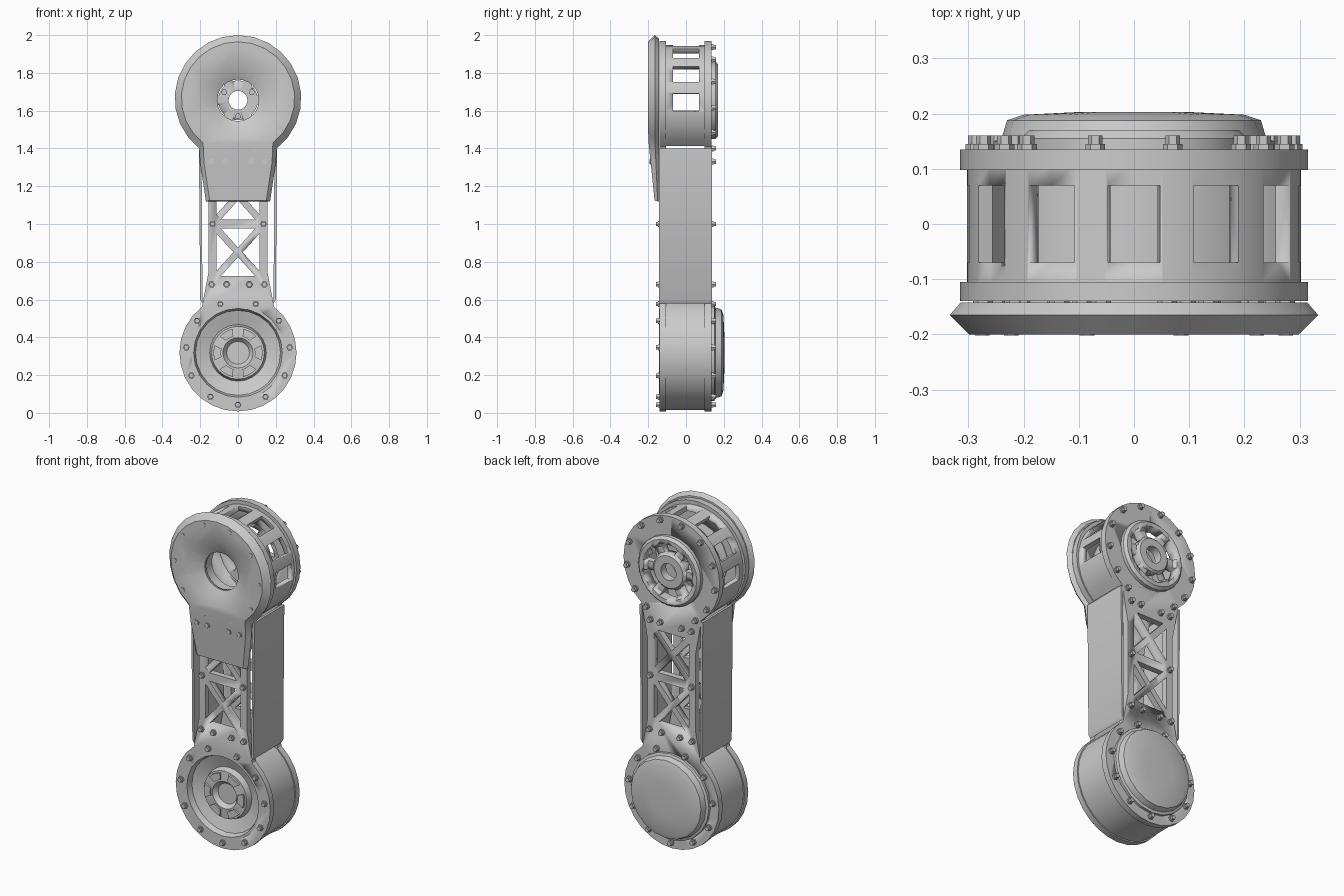
import bpy, bmesh
from math import sin, cos, radians, pi

if "Cube" in bpy.data.objects:
    bpy.data.objects.remove(bpy.data.objects["Cube"])

LOW, UP = 0.318, 1.655      # heights of the two joint axes


def finish(name, bm, angle=32):
    bmesh.ops.recalc_face_normals(bm, faces=bm.faces)
    me = bpy.data.meshes.new(name)
    bm.to_mesh(me)
    bm.free()
    ob = bpy.data.objects.new(name, me)
    bpy.context.collection.objects.link(ob)
    bpy.ops.object.select_all(action='DESELECT')
    ob.select_set(True)
    bpy.context.view_layer.objects.active = ob
    bpy.ops.object.shade_smooth_by_angle(angle=radians(angle))
    return ob


def add_prism(bm, pts, y0, y1):
    a = [bm.verts.new((x, y0, z)) for x, z in pts]
    b = [bm.verts.new((x, y1, z)) for x, z in pts]
    bm.faces.new(a)
    bm.faces.new(b[::-1])
    n = len(pts)
    for i in range(n):
        bm.faces.new((a[i], a[(i + 1) % n], b[(i + 1) % n], b[i]))


def add_lathe(bm, prof, zc, n=24, closed=False):
    # spin an (r, y) profile about a y axis; r = 0 ends are capped
    rings = []
    for r, y in prof:
        if r == 0:
            rings.append([bm.verts.new((0, y, zc))] * n)
        else:
            rings.append([bm.verts.new((r * cos(2 * pi * i / n), y, zc + r * sin(2 * pi * i / n)))
                          for i in range(n)])
    pairs = list(zip(rings, rings[1:])) + ([(rings[-1], rings[0])] if closed else [])
    for p, q in pairs:
        for i in range(n):
            j = (i + 1) % n
            f = list(dict.fromkeys((p[i], p[j], q[j], q[i])))
            bm.faces.new(f)


def lathe(name, prof, zc, n=24, closed=False):
    bm = bmesh.new()
    add_lathe(bm, prof, zc, n, closed)
    return finish(name, bm)


def arc(r, zc, a0, a1, n):
    return [(r * cos(radians(a0 + (a1 - a0) * i / n)), zc + r * sin(radians(a0 + (a1 - a0) * i / n)))
            for i in range(n + 1)]


def cut(ob, bm):
    # subtract a temporary cutter and keep the result
    c = finish("cutter", bm)
    c.hide_render = True
    m = ob.modifiers.new("cut", 'BOOLEAN')
    m.object, m.solver = c, 'EXACT'
    bpy.context.view_layer.objects.active = ob
    bpy.ops.object.select_all(action='DESELECT')
    ob.select_set(True)
    for mod in list(ob.modifiers):
        bpy.ops.object.modifier_apply(modifier=mod.name)
    bpy.data.objects.remove(c)


def bolts(name, spots, y, side, r=0.018, h=0.02):
    bm = bmesh.new()
    for x, z in spots:
        for rr, y0, y1 in ((r, y - side * 0.004, y + side * h * 0.4),
                           (r * 0.75, y + side * h * 0.4, y + side * h)):
            add_prism(bm, [(x + p, z + q) for p, q in arc(rr, 0, 0, 300, 5)], y0, y1)
    return finish(name, bm)


# Front and back truss plates: two discs joined by a narrow neck with X bracing
outline = (arc(0.31, LOW, 52, -232, 22)
           + [(-0.157, 0.74), (-0.157, 1.2), (-0.19, 1.38)]
           + arc(0.315, UP, 232, -52, 22)
           + [(0.19, 1.38), (0.157, 1.2), (0.157, 0.74)])
for name, y0, y1 in (("front_plate", -0.14, -0.105), ("back_plate", 0.098, 0.135)):
    bm = bmesh.new()
    add_prism(bm, outline, y0, y1)
    plate = finish(name, bm)
    bm = bmesh.new()
    add_prism(bm, arc(0.235, LOW, 0, 345, 23), y0 - 0.1, y1 + 0.1)
    add_prism(bm, arc(0.2, UP, 0, 345, 23), y0 - 0.1, y1 + 0.1)
    for z0, z1 in ((0.70, 1.0), (1.0, 1.3)):
        m, w, g = (z0 + z1) / 2, 0.115, 0.025
        tris = [[(-w + g, z1 - g), (w - g, z1 - g), (0, m + g)],
                [(-w + g, z0 + g), (w - g, z0 + g), (0, m - g)],
                [(-w, z0 + 2 * g), (-w, z1 - 2 * g), (-g, m)],
                [(w, z0 + 2 * g), (w, z1 - 2 * g), (g, m)]]
        for t in tris:
            add_prism(bm, t, y0 - 0.1, y1 + 0.1)
    cut(plate, bm)

# Bolts on both plates
low_ring = [(0.275 * cos(radians(a)), LOW + 0.275 * sin(radians(a))) for a in range(-250, 71, 32)]
up_ring = [(0.29 * cos(radians(a)), UP + 0.29 * sin(radians(a))) for a in range(-36, 217, 28)]
neck = [(s * x, z) for s in (-1, 1) for x, z in ((0.14, 0.68), (0.06, 0.68), (0.135, 1.0))]
shoulder = [(s * x, z) for s in (-1, 1) for x, z in ((0.16, 1.4), (0.07, 1.33), (0.135, 1.33))]
bolts("front_bolts", low_ring + neck, -0.14, -1)
bolts("back_bolts", low_ring + up_ring + neck + shoulder, 0.135, 1, h=0.025)

# Lower drum body and its recessed front face
lathe("lower_drum", [(0.24, -0.105), (0.303, -0.115), (0.303, 0.11), (0.24, 0.11)], LOW, 28)
lathe("lower_front_dish", [(0.25, -0.143), (0.235, -0.143), (0.225, -0.11), (0.15, -0.085),
                           (0.14, -0.12), (0.08, -0.125), (0.06, -0.1), (0, -0.1)], LOW, 24)
bm = bmesh.new()
for k in range(6):
    a = 60 * k
    add_prism(bm, arc(0.13, LOW, a - 18, a + 18, 3) + arc(0.09, LOW, a + 14, a - 14, 3), -0.133, -0.115)
finish("lower_hub_ribs", bm)

# Lower back flange and domed motor cap
lathe("lower_back_cap", [(0.255, 0.13), (0.255, 0.15), (0.24, 0.155), (0.23, 0.188),
                         (0.2, 0.198), (0.1, 0.203), (0, 0.203)], LOW, 20)

# Flat side walls between the joints
for s, name in ((-1, "left_wall"), (1, "right_wall")):
    bm = bmesh.new()
    add_prism(bm, [(s * 0.188, 0.58), (s * 0.2, 0.6), (s * 0.207, 1.4), (s * 0.193, 1.4)], -0.142, 0.138)
    finish(name, bm)

# Upper drum shell with a row of windows
bm = bmesh.new()
add_prism(bm, arc(0.302, UP - 0.01, -50, 230, 28) + arc(0.275, UP - 0.01, 230, -50, 28), -0.11, 0.11)
shell = finish("upper_shell", bm)
bm = bmesh.new()
for k in range(7):
    a = 30 * k
    add_prism(bm, arc(0.36, UP - 0.01, a - 9, a + 9, 1) + arc(0.2, UP - 0.01, a + 9, a - 9, 1), -0.07, 0.07)
cut(shell, bm)

# Upper back hub: spoked wheel with an open centre
hub = lathe("upper_back_hub", [(0.205, 0.11), (0.205, 0.155), (0.19, 0.17), (0.16, 0.17), (0.145, 0.15),
                               (0.11, 0.15), (0.095, 0.165), (0.05, 0.165), (0.05, 0.115)], UP, 24, True)
bm = bmesh.new()
for k in range(6):
    a = 60 * k + 30
    add_prism(bm, arc(0.165, UP, a - 21, a + 21, 3) + arc(0.105, UP, a + 16, a - 16, 3), 0.05, 0.25)
cut(hub, bm)
bolts("hub_bolts", [(0.085 * cos(radians(a)), UP + 0.085 * sin(radians(a))) for a in (30, 150, 270)],
      0.115, -1, r=0.022)

# Upper inner collar behind the cover opening
lathe("upper_collar", [(0.2, -0.14), (0.2, -0.1), (0.14, -0.08), (0.115, -0.08), (0.115, -0.14)], UP, 24, True)

# Front cover: round head with a tapering tongue, dished around its opening
bm = bmesh.new()


def cover_ring(r, tongue, ys, zb):
    pts = arc(r, UP + 0.01, 232, -52, 20) + [(tongue, zb + 0.2), (tongue - 0.03, zb),
                                             (-tongue + 0.03, zb), (-tongue, zb + 0.2)]
    out = []
    for x, z in pts:
        t = min(max((1.45 - z) / 0.33, 0), 1)
        out.append(bm.verts.new((x, ys[0] + (ys[1] - ys[0]) * t, z)))
    return out


rings = [cover_ring(0.315, 0.185, (-0.142, -0.142), 1.12), cover_ring(0.335, 0.2, (-0.165, -0.15), 1.12),
         cover_ring(0.3, 0.18, (-0.2, -0.166), 1.125)]
for p, q in zip(rings, rings[1:]):
    for i in range(len(p)):
        j = (i + 1) % len(p)
        bm.faces.new((p[i], p[j], q[j], q[i]))
bm.faces.new(rings[0])
# front face is split into a flat head and a sloping tongue
t = rings[2]
bm.faces.new(t[:21])
bm.faces.new((t[20], t[21], t[24], t[0]))
bm.faces.new(t[21:])
cover = finish("front_cover", bm)
bm = bmesh.new()
add_lathe(bm, [(0, -0.25), (0.235, -0.25), (0.205, -0.202), (0.11, -0.155), (0.11, -0.1), (0, -0.1)], UP, 24)
cut(cover, bm)
head = [(0.275 * cos(radians(a)), UP + 0.01 + 0.275 * sin(radians(a))) for a in range(-36, 217, 36)]
bolts("cover_screws", head, -0.198, -1, r=0.018, h=0.004)
bolts("cover_lower_screws", [(s * x, z) for s in (-1, 1) for x, z in ((0.09, 1.395), (0.14, 1.33), (0.07, 1.33))],
      -0.188, -1, r=0.018, h=0.006)
